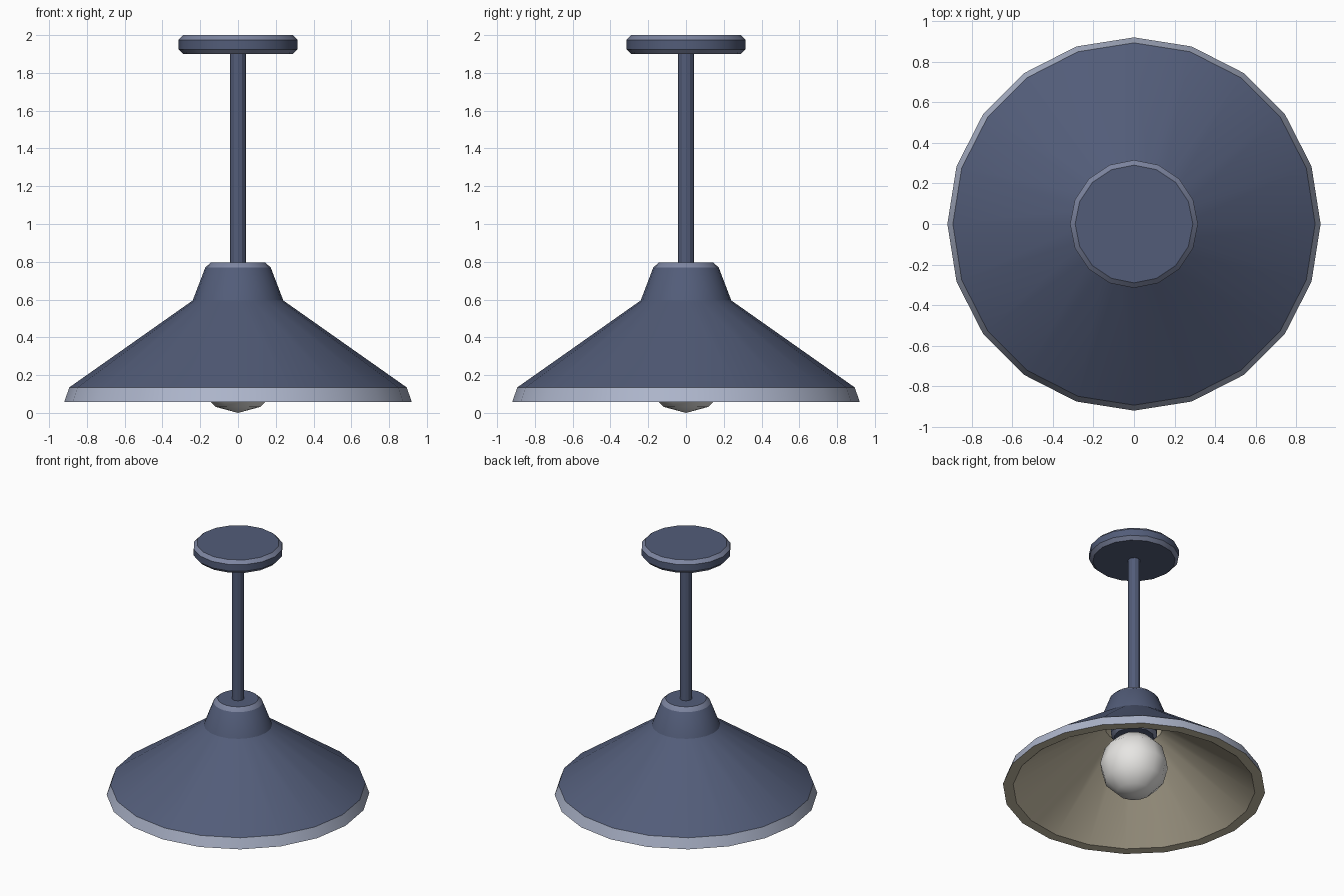
import bpy, bmesh, math

if "Cube" in bpy.data.objects:
    bpy.data.objects.remove(bpy.data.objects["Cube"])


def material(name, color):
    m = bpy.data.materials.new(name)
    m.diffuse_color = (*color, 1.0)
    m.use_nodes = True
    m.node_tree.nodes["Principled BSDF"].inputs["Base Color"].default_value = m.diffuse_color
    return m


SLATE = material("slate blue", (0.085, 0.108, 0.19))
EDGE = material("worn edge blue", (0.205, 0.235, 0.352))
RIM = material("pale rim blue", (0.42, 0.465, 0.60))
CREAM = material("cream lining", (0.57, 0.51, 0.38))
GLASS = material("bulb white", (0.82, 0.81, 0.79))


def finish(obj):
    """Smooth the round walls but keep the profile corners crisp."""
    bpy.ops.object.select_all(action='DESELECT')
    obj.select_set(True)
    bpy.context.view_layer.objects.active = obj
    bpy.ops.object.shade_smooth_by_angle(angle=math.radians(27))


def lathe(name, profile, sides, bands):
    """Spin (radius, z) points round z; bands gives one material per segment."""
    bm = bmesh.new()
    rings = []
    for r, z in profile:
        if r == 0:
            rings.append([bm.verts.new((0, 0, z))] * sides)
        else:
            rings.append([bm.verts.new((r * math.cos(a), r * math.sin(a), z))
                          for a in (2 * math.pi * i / sides for i in range(sides))])
    mats = list(dict.fromkeys(bands))
    for low, high, mat in zip(rings, rings[1:], bands):
        for i in range(sides):
            j = (i + 1) % sides
            corners = list(dict.fromkeys((low[i], low[j], high[j], high[i])))
            bm.faces.new(corners).material_index = mats.index(mat)
    bmesh.ops.recalc_face_normals(bm, faces=bm.faces)
    mesh = bpy.data.meshes.new(name)
    bm.to_mesh(mesh)
    bm.free()
    for m in mats:
        mesh.materials.append(m)
    obj = bpy.data.objects.new(name, mesh)
    bpy.context.collection.objects.link(obj)
    finish(obj)
    return obj


# Ceiling plate with bevelled edges
lathe("ceiling_plate",
      [(0, 1.90), (0.29, 1.90), (0.315, 1.925), (0.315, 1.975), (0.29, 2.0), (0, 2.0)],
      16, [SLATE, EDGE, SLATE, EDGE, SLATE])

# Hanging rod
lathe("rod", [(0, 0.78), (0.043, 0.78), (0.043, 1.91), (0, 1.91)], 12, [SLATE] * 3)

# Shade: outside from neck cap down to the rim, then the lining back up
lathe("shade",
      [(0, 0.797), (0.143, 0.797), (0.173, 0.77), (0.24, 0.595), (0.893, 0.135),
       (0.92, 0.058), (0.848, 0.058), (0.20, 0.54), (0.15, 0.72), (0, 0.72)],
      20, [SLATE, EDGE, SLATE, SLATE, RIM, CREAM, CREAM, CREAM, CREAM])

# Lamp socket inside the neck
lathe("socket", [(0, 0.47), (0.14, 0.47), (0.165, 0.495), (0.165, 0.56), (0.13, 0.72), (0, 0.72)],
      12, [SLATE, EDGE, SLATE, SLATE, SLATE])

# Bulb
bpy.ops.mesh.primitive_uv_sphere_add(segments=12, ring_count=6, radius=0.24, location=(0, 0, 0.24))
bulb = bpy.context.object
bulb.name = "bulb"
bulb.data.materials.append(GLASS)
bpy.ops.object.shade_smooth()
